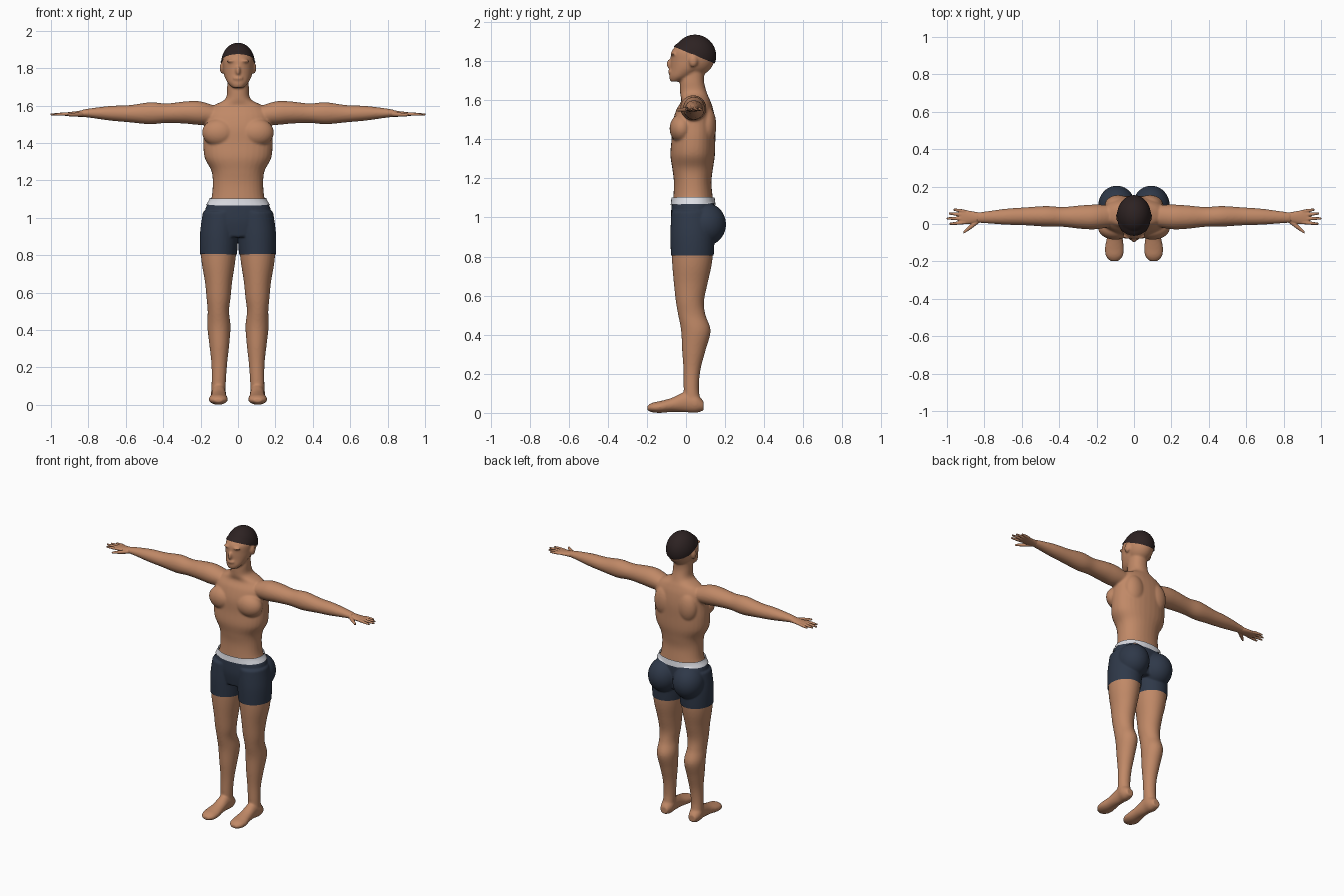
import bpy, bmesh, math
from mathutils import Vector, Matrix

cube = bpy.data.objects.get("Cube")
if cube:
    bpy.data.objects.remove(cube)


def material(name, rgb):
    m = bpy.data.materials.new(name)
    m.use_nodes = True
    m.diffuse_color = (*rgb, 1)
    bsdf = m.node_tree.nodes["Principled BSDF"]
    bsdf.inputs["Base Color"].default_value = (*rgb, 1)
    bsdf.inputs["Roughness"].default_value = 0.7
    return m


SKIN = material("skin", (0.53, 0.25, 0.135))
NAVY = material("navy cloth", (0.028, 0.04, 0.066))
WHITE = material("white elastic", (0.72, 0.73, 0.78))
HAIR = material("dark hair", (0.026, 0.016, 0.016))
X, Y, Z = 0, 1, 2


def spline(rows, steps=5):
    """Smoothly resample the cross-section rows."""
    out = []
    for i in range(len(rows) - 1):
        a, b, c, d = (rows[min(max(i + k, 0), len(rows) - 1)] for k in (-1, 0, 1, 2))
        for s in range(steps):
            t = s / steps
            out.append([q + 0.5 * t * (r - p + t * (2 * p - 5 * q + 4 * r - e
                        + t * (3 * (q - r) + e - p))) for p, q, r, e in zip(a, b, c, d)])
    return out + [rows[-1]]


def loft(bm, axis, rows, both=False, power=1.0, n=32):
    """Closed tube; each row is position, centre, half width, low, high."""
    for side in ((1, -1) if both else (1,)):
        rings = []
        for t, centre, half, low, high in spline(rows):
            ring = []
            for k in range(n):
                c, s = math.cos(math.tau * k / n), math.sin(math.tau * k / n)
                p = [centre + half * math.copysign(abs(c) ** power, c),
                     (low + high) / 2 + (high - low) / 2 * math.copysign(abs(s) ** power, s)]
                p.insert(axis, t)
                p[0] *= side
                ring.append(bm.verts.new(p))
            rings.append(ring)
        for a, b in zip(rings, rings[1:]):
            for k in range(n):
                bm.faces.new((a[k], a[k - 1], b[k - 1], b[k]))
        bm.faces.new(rings[0])
        bm.faces.new(rings[-1])


def blob(bm, centre, radii, both=False):
    for side in ((1, -1) if both else (1,)):
        place = Matrix.Translation((side * centre[0], *centre[1:]))
        bmesh.ops.create_uvsphere(bm, u_segments=32, v_segments=20, radius=1,
                                  matrix=place @ Matrix.Diagonal((*radii, 1)))


def add_object(name, bm, mat):
    mesh = bpy.data.meshes.new(name)
    bm.to_mesh(mesh)
    bm.free()
    mesh.materials.append(mat)
    mesh.shade_smooth()
    ob = bpy.data.objects.new(name, mesh)
    bpy.context.collection.objects.link(ob)
    return ob


def fuse(name, bm, mat, voxel, passes):
    """Merge overlapping volumes into one soft surface."""
    bmesh.ops.recalc_face_normals(bm, faces=bm.faces)
    ob = add_object(name, bm, mat)
    remesh = ob.modifiers.new("merge", "REMESH")
    remesh.mode = "VOXEL"
    remesh.voxel_size = voxel
    soften = ob.modifiers.new("soften", "SMOOTH")
    soften.iterations = passes
    graph = bpy.context.evaluated_depsgraph_get()
    mesh = bpy.data.meshes.new_from_object(ob.evaluated_get(graph))
    ob.modifiers.clear()
    ob.data = mesh
    mesh.materials.clear()
    mesh.materials.append(mat)
    mesh.shade_smooth()
    return ob


def shell(name, source, mat, cuts, offset):
    """Clothing layer: the part of the body kept by the cuts, pushed outward."""
    bm = bmesh.new()
    bm.from_mesh(source.data)
    for point, normal in cuts:
        bmesh.ops.bisect_plane(bm, geom=bm.verts[:] + bm.edges[:] + bm.faces[:],
                               plane_co=point, plane_no=normal, clear_inner=True)
    bm.normal_update()
    for v, normal in [(v, v.normal.copy()) for v in bm.verts]:
        v.co += offset * normal
    return add_object(name, bm, mat)


def band(low, high):
    return [((0, 0, low), (0, 0, 1)), ((0, 0, high), (0, 0, -1))]


bm = bmesh.new()
# Trunk and neck
loft(bm, Z, [(.9, 0, .14, -.06, .13), (.98, 0, .17, -.072, .14), (1.05, 0, .168, -.07, .142),
             (1.1, 0, .143, -.065, .137), (1.18, 0, .135, -.062, .13), (1.25, 0, .142, -.07, .138),
             (1.32, 0, .178, -.08, .148), (1.4, 0, .185, -.074, .15), (1.48, 0, .18, -.07, .15),
             (1.55, 0, .175, -.05, .14), (1.595, 0, .14, -.025, .125), (1.635, 0, .068, -.03, .108),
             (1.7, 0, .058, -.03, .092), (1.78, 0, .055, -.02, .1)], power=0.9)
blob(bm, (.1, -.022, 1.455), (.092, .062, .075), True)    # chest
blob(bm, (.085, .105, 1.47), (.07, .05, .1), True)        # shoulder blades
blob(bm, (.092, .1, .965), (.094, .1, .105), True)        # buttocks
# Head
blob(bm, (0, .046, 1.826), (.085, .103, .104))
loft(bm, Z, [(1.695, 0, .028, -.08, -.03), (1.72, 0, .054, -.086, .03), (1.76, 0, .074, -.08, .09),
             (1.8, 0, .081, -.079, .12), (1.85, 0, .081, -.074, .12), (1.885, 0, .06, -.045, .1)])
blob(bm, (0, -.08, 1.785), (.013, .02, .027))             # nose
blob(bm, (0, -.08, 1.745), (.026, .012, .012))            # lips
blob(bm, (.033, -.066, 1.838), (.028, .014, .009), True)  # brows
blob(bm, (.085, .037, 1.8), (.013, .022, .031), True)     # ears
# Arms
loft(bm, X, [(.1, .045, .055, 1.5, 1.59), (.2, .038, .066, 1.496, 1.622), (.28, .037, .063, 1.503, 1.622),
             (.38, .038, .053, 1.507, 1.611), (.47, .041, .055, 1.5, 1.617), (.58, .041, .048, 1.51, 1.602),
             (.68, .039, .043, 1.519, 1.598), (.78, .036, .033, 1.533, 1.586),
             (.84, .034, .027, 1.54, 1.576)], True)
# Legs
loft(bm, Z, [(.04, .105, .038, -.01, .08), (.12, .103, .038, -.012, .066), (.22, .1, .042, -.013, .074),
             (.32, .1, .053, -.02, .1), (.42, .102, .062, -.025, .126), (.5, .105, .057, -.04, .1),
             (.57, .104, .064, -.052, .092), (.66, .104, .073, -.062, .11), (.75, .105, .088, -.07, .13),
             (.82, .104, .095, -.073, .138), (.92, .1, .098, -.075, .14), (1.03, .088, .095, -.07, .13)], True)
# Feet
loft(bm, Y, [(-.198, .105, .022, .012, .036), (-.172, .105, .045, .003, .052), (-.13, .105, .051, 0, .061),
             (-.07, .103, .042, .005, .078), (0, .103, .038, .003, .11), (.05, .105, .041, 0, .1),
             (.09, .105, .026, .012, .06)], True)
body = fuse("body", bm, SKIN, 0.006, 7)

# Hands with fingers and thumb
bm = bmesh.new()
loft(bm, X, [(.81, .034, .025, 1.538, 1.578), (.86, .035, .032, 1.54, 1.57),
             (.91, .037, .039, 1.543, 1.564), (.932, .037, .035, 1.547, 1.561)], True)
for base, tip, reach in ((.067, .077, .965), (.048, .056, .99), (.028, .03, 1.002), (.008, .001, .986)):
    loft(bm, X, [(.9, base, .009, 1.546, 1.563), ((.9 + reach) / 2, (base + tip) / 2, .009, 1.545, 1.562),
                 (reach, tip, .006, 1.547, 1.557)], True, n=12)
loft(bm, X, [(.83, .018, .014, 1.54, 1.566), (.87, -.012, .014, 1.54, 1.562),
             (.912, -.045, .008, 1.543, 1.556)], True, n=16)
fuse("hands", bm, SKIN, 0.003, 3)

# Shorts, waistband and hair follow the body surface
shell("shorts", body, NAVY, band(.805, 1.075), 0.005)
shell("waistband", body, WHITE, band(1.064, 1.102), 0.01)
shell("hair", body, HAIR, [((0, 0, 1.847), (0, .4, 1))], 0.006)
